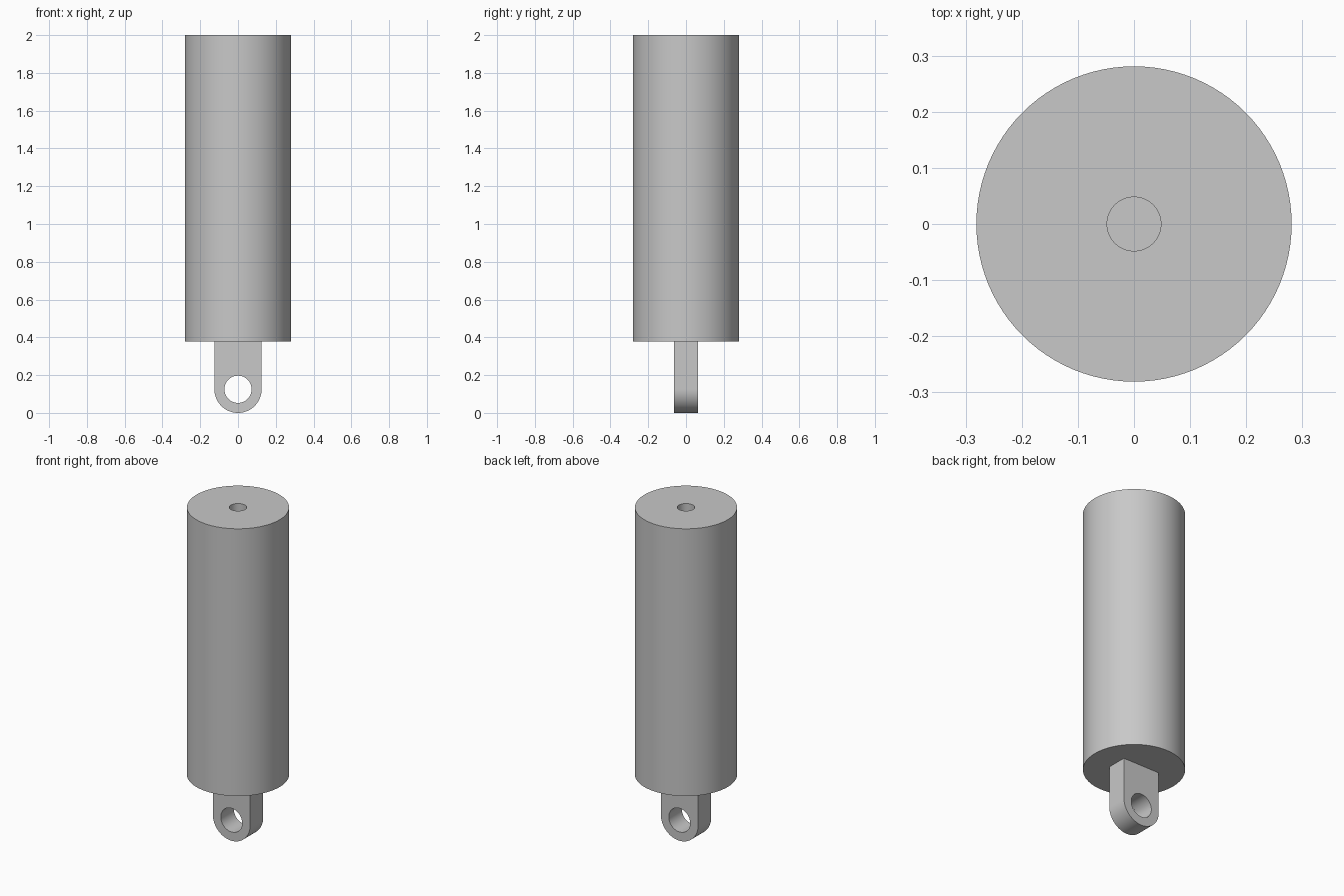
import bpy
import bmesh
from math import cos, sin, pi, radians

cube = bpy.data.objects.get("Cube")
if cube:
    bpy.data.objects.remove(cube, do_unlink=True)

SEGMENTS = 96
BODY_BASE, TOP = 0.378, 2.0
BODY_RADIUS = 0.281
BORE_RADIUS, BORE_DEPTH = 0.048, 0.25
LUG_RADIUS, LUG_THICKNESS = 0.125, 0.125
EYE_RADIUS = 0.072

gray = bpy.data.materials.new("plain gray")
gray.use_nodes = True
color = (0.58, 0.58, 0.58, 1)
gray.diffuse_color = color
gray.node_tree.nodes["Principled BSDF"].inputs["Base Color"].default_value = color


def arc(radius, start, end, steps):
    return [(radius * cos(start + (end - start) * i / steps),
             radius * sin(start + (end - start) * i / steps))
            for i in range(steps + 1)]


def make_object(name, bm):
    mesh = bpy.data.meshes.new(name)
    bm.to_mesh(mesh)
    bm.free()
    mesh.materials.append(gray)
    obj = bpy.data.objects.new(name, mesh)
    bpy.context.collection.objects.link(obj)
    bpy.ops.object.select_all(action='DESELECT')
    obj.select_set(True)
    bpy.context.view_layer.objects.active = obj
    return obj


def add_loop(bm, points):
    verts = [bm.verts.new(p) for p in points]
    return [bm.edges.new((verts[i - 1], verts[i])) for i in range(len(verts))]


# Cylinder body with a blind bore in its top, as a stack of bridged rings
bm = bmesh.new()
profile = [(BODY_RADIUS, BODY_BASE), (BODY_RADIUS, TOP),
           (BORE_RADIUS, TOP), (BORE_RADIUS, TOP - BORE_DEPTH)]
rings = [[bm.verts.new((x, y, z)) for x, y in arc(r, 0, 2 * pi, SEGMENTS)[:-1]]
         for r, z in profile]
for lower, upper in zip(rings, rings[1:]):
    for i in range(SEGMENTS):
        bm.faces.new((lower[i - 1], lower[i], upper[i], upper[i - 1]))
bm.faces.new(rings[0])
bm.faces.new(rings[-1])
bmesh.ops.recalc_face_normals(bm, faces=bm.faces[:])
make_object("cylinder_body", bm)
bpy.ops.object.shade_smooth_by_angle(angle=radians(30))

# Mounting lug: rounded plate with a round eye, thickened front to back
bm = bmesh.new()
outline = [(x, 0, z + LUG_RADIUS) for x, z in arc(LUG_RADIUS, pi, 2 * pi, SEGMENTS // 2)]
outline += [(LUG_RADIUS, 0, BODY_BASE), (-LUG_RADIUS, 0, BODY_BASE)]
eye = [(x, 0, z + LUG_RADIUS) for x, z in arc(EYE_RADIUS, 0, 2 * pi, SEGMENTS // 2)[:-1]]
edges = add_loop(bm, outline) + add_loop(bm, eye)
bmesh.ops.triangle_fill(bm, edges=edges, use_beauty=True, normal=(0, -1, 0))
bmesh.ops.recalc_face_normals(bm, faces=bm.faces[:])
lug = make_object("mounting_lug", bm)
solid = lug.modifiers.new("thickness", 'SOLIDIFY')
solid.thickness = LUG_THICKNESS
solid.offset = 0
bpy.ops.object.modifier_apply(modifier=solid.name)
bpy.ops.object.shade_smooth_by_angle(angle=radians(30))
